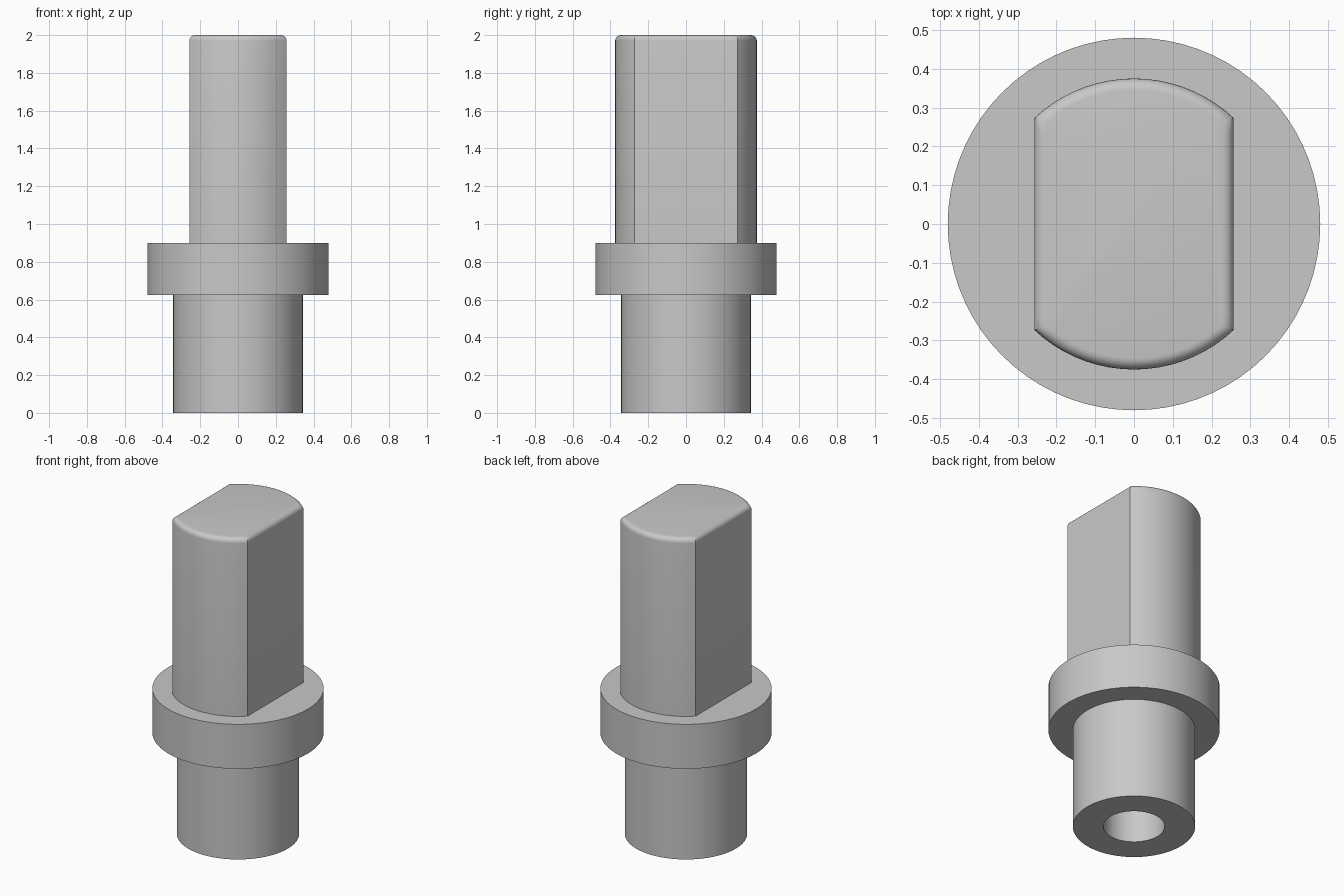
import bpy
import bmesh
import math

if "Cube" in bpy.data.objects:
    bpy.data.objects.remove(bpy.data.objects["Cube"], do_unlink=True)

SIDE = 18                        # segments on each quarter of a ring
SHAFT_R, FLAT_X = 0.375, 0.257   # upper shaft radius and half width across its flats
COLLAR_TOP, TOP, FILLET = 0.9, 2.0, 0.03

grey = bpy.data.materials.new("plain grey")
grey.use_nodes = True
colour = (0.58, 0.58, 0.58, 1)
grey.diffuse_color = colour
grey.node_tree.nodes["Principled BSDF"].inputs["Base Color"].default_value = colour


def ring(r, z, flat=None):
    """Circle of points, or a circle with both sides cut flat at x = +-flat."""
    a = math.acos(flat / r) if flat else math.pi / 4
    half = []
    for i in range(SIDE):        # rounded part
        t = a + (math.pi - 2 * a) * i / SIDE
        half.append((r * math.cos(t), r * math.sin(t), z))
    for i in range(SIDE):        # side part, straight when cut flat
        t = math.pi - a + 2 * a * i / SIDE
        if flat:
            half.append((-flat, r * math.sin(a) * (1 - 2 * i / SIDE), z))
        else:
            half.append((r * math.cos(t), r * math.sin(t), z))
    return half + [(-x, -y, z) for x, y, z in half]


def skin(name, rings, cap_first=False, cap_last=False):
    """Join successive rings with faces and cap the chosen ends."""
    bm = bmesh.new()
    loops = [[bm.verts.new(p) for p in r] for r in rings]
    for low, high in zip(loops, loops[1:]):
        n = len(low)
        for i in range(n):
            j = (i + 1) % n
            bm.faces.new((low[i], low[j], high[j], high[i]))
    if cap_first:
        bm.faces.new(loops[0][::-1])
    if cap_last:
        bm.faces.new(loops[-1])
    mesh = bpy.data.meshes.new(name)
    bm.to_mesh(mesh)
    bm.free()
    mesh.materials.append(grey)
    obj = bpy.data.objects.new(name, mesh)
    bpy.context.collection.objects.link(obj)
    bpy.ops.object.select_all(action="DESELECT")
    obj.select_set(True)
    bpy.context.view_layer.objects.active = obj
    bpy.ops.object.shade_smooth_by_angle(angle=math.radians(30))
    return obj


# Base: blind bore, lower stem, and collar up to the foot of the shaft
base_profile = [(0.172, 0.62), (0.172, 0), (0.343, 0), (0.343, 0.625),
                (0.48, 0.625), (0.48, COLLAR_TOP)]
base_rings = [ring(r, z) for r, z in base_profile]
base_rings.append(ring(SHAFT_R, COLLAR_TOP, FLAT_X))
skin("collared_base", base_rings, cap_first=True)

# Upper shaft: two flats and a rounded top edge
shaft_rings = [ring(SHAFT_R, COLLAR_TOP, FLAT_X)]
for k in range(7):
    t = math.pi / 2 * k / 6
    inset = FILLET * (1 - math.cos(t))
    z = TOP - FILLET + FILLET * math.sin(t)
    shaft_rings.append(ring(SHAFT_R - inset, z, FLAT_X - inset))
skin("flatted_shaft", shaft_rings, cap_last=True)
